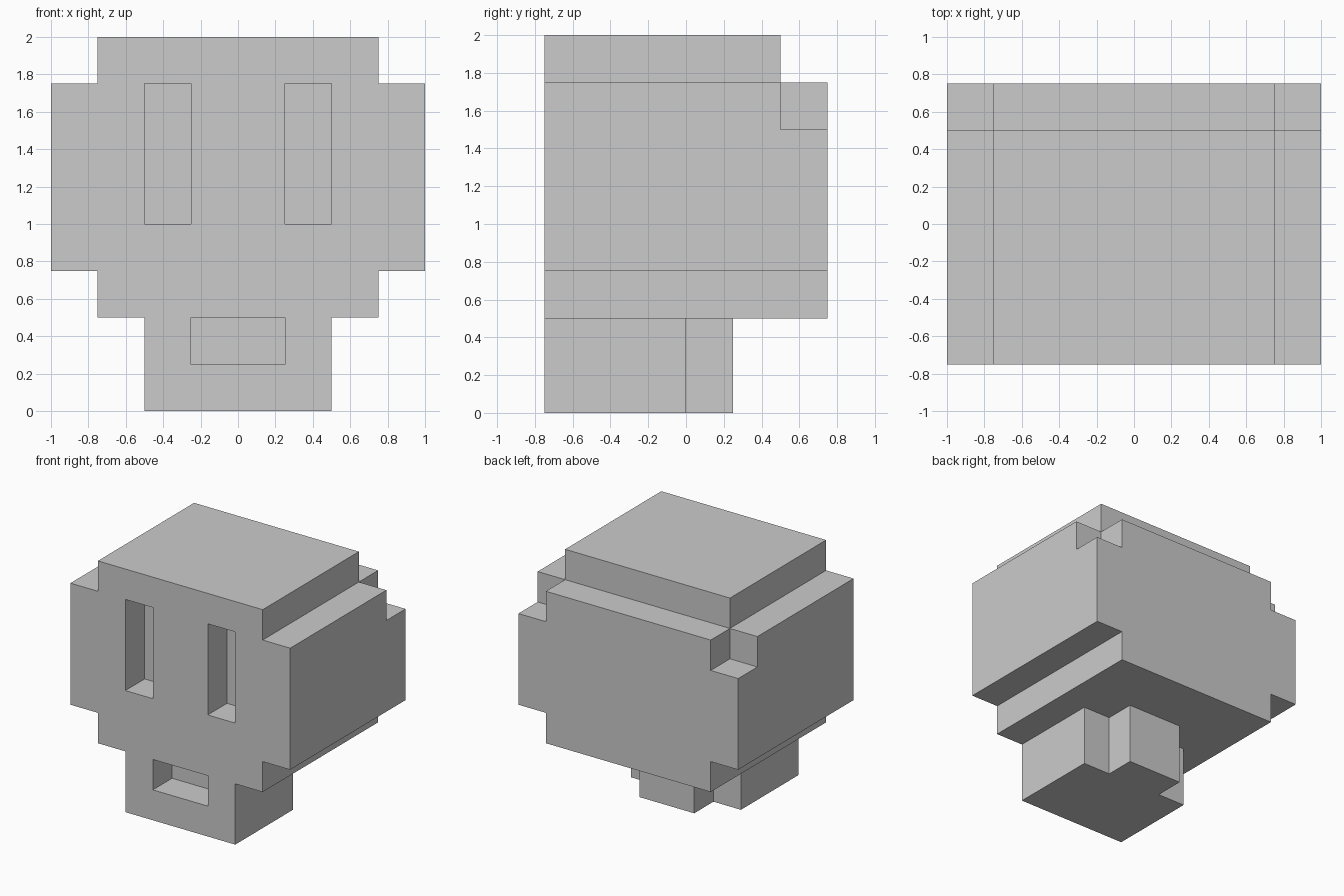
import bpy, bmesh
from itertools import product
from mathutils import Vector

if "Cube" in bpy.data.objects:
    bpy.data.objects.remove(bpy.data.objects["Cube"], do_unlink=True)

CELL = 0.25  # every step in the shape is one block of this size

bone = bpy.data.materials.new("light_grey_bone")
bone.use_nodes = True
bone.diffuse_color = (0.6, 0.6, 0.6, 1)
bone.node_tree.nodes["Principled BSDF"].inputs["Base Color"].default_value = (0.6, 0.6, 0.6, 1)


def block(x0, x1, y0, y1, z0, z1):
    """All cells of a box, given in world units."""
    spans = [range(round(a / CELL), round(b / CELL)) for a, b in ((x0, x1), (y0, y1), (z0, z1))]
    return set(product(*spans))


def mirrored(x0, x1, *rest):
    """A box and its mirror image across x = 0."""
    return block(x0, x1, *rest) | block(-x1, -x0, *rest)


def build_part(name, cells):
    """Skin the outside of the cells, then merge flat areas into large faces."""
    bm = bmesh.new()
    for cell in sorted(cells):
        for axis, side in product(range(3), (0, 1)):
            neighbour = list(cell)
            neighbour[axis] += 1 if side else -1
            if tuple(neighbour) in cells:
                continue
            u, v = (axis + 1) % 3, (axis + 2) % 3
            corners = []
            for du, dv in ((0, 0), (1, 0), (1, 1), (0, 1)):
                p = Vector(cell)
                p[axis] += side
                p[u] += du
                p[v] += dv
                corners.append(bm.verts.new(p * CELL))
            bm.faces.new(corners if side else corners[::-1])
    bmesh.ops.remove_doubles(bm, verts=bm.verts, dist=0.001)
    bmesh.ops.dissolve_limit(bm, angle_limit=0.01, verts=bm.verts, edges=bm.edges)
    mesh = bpy.data.meshes.new(name)
    bm.to_mesh(mesh)
    bm.free()
    mesh.materials.append(bone)
    obj = bpy.data.objects.new(name, mesh)
    bpy.context.collection.objects.link(obj)
    return obj


# Cranium: wide middle with narrower base and crown
cranium = block(-0.75, 0.75, -0.75, 0.75, 0.5, 0.75)
cranium |= block(-1, 1, -0.75, 0.75, 0.75, 1.75)
cranium |= block(-0.75, 0.75, -0.75, 0.5, 1.75, 2)
# Notches at the upper back corners
cranium -= mirrored(0.75, 1, 0.5, 0.75, 1.5, 1.75)
# Eye sockets
cranium -= mirrored(0.25, 0.5, -0.75, -0.5, 1, 1.75)
build_part("cranium", cranium)

# Jaw with a narrower neck block behind it
jaw = block(-0.5, 0.5, -0.75, 0, 0, 0.5) | block(-0.25, 0.25, 0, 0.25, 0, 0.5)
# Mouth opening
jaw -= block(-0.25, 0.25, -0.75, -0.5, 0.25, 0.5)
build_part("jaw", jaw)
